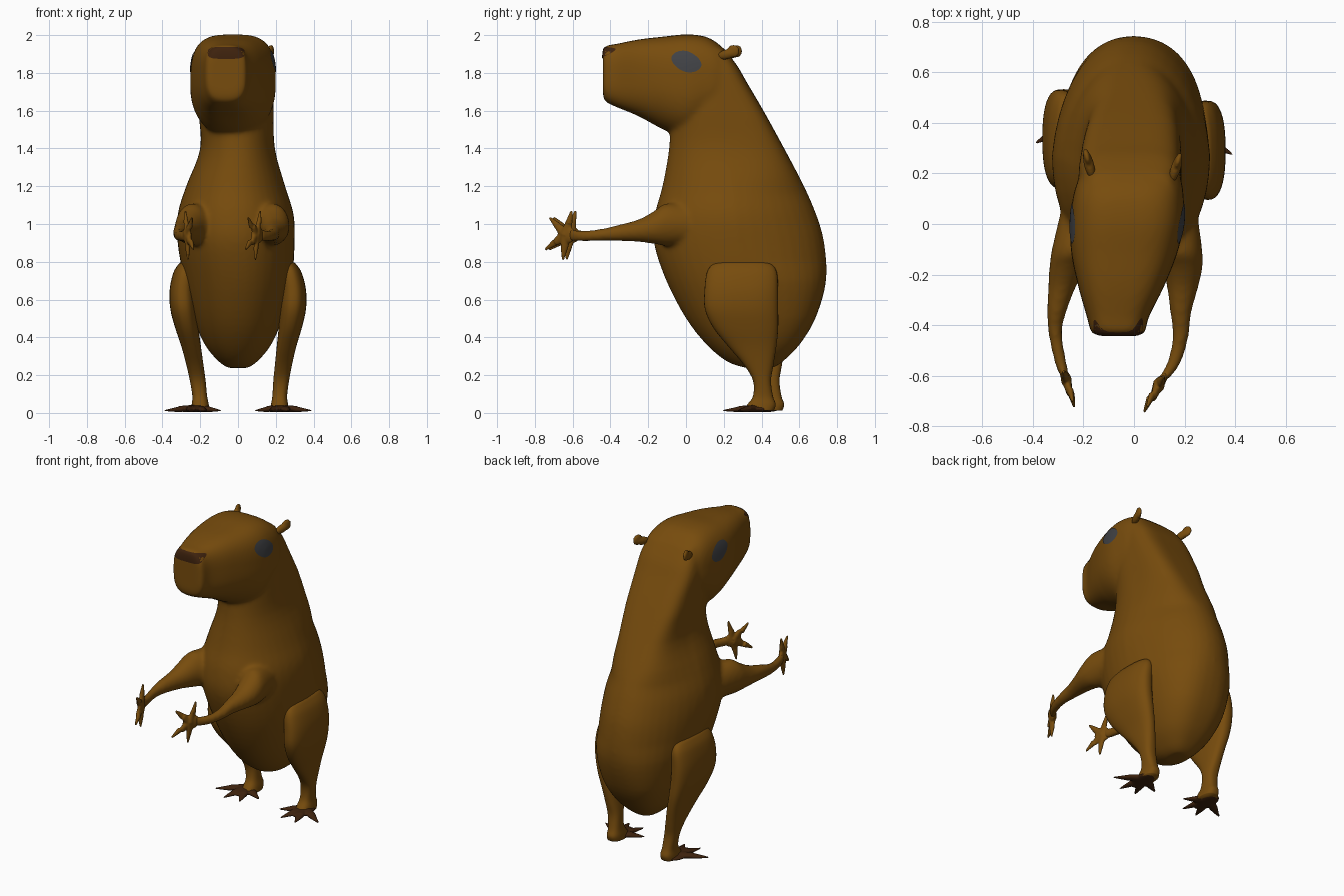
import bpy, bmesh, math
from mathutils import Vector, Matrix
from mathutils.bvhtree import BVHTree

if "Cube" in bpy.data.objects:
    bpy.data.objects.remove(bpy.data.objects["Cube"])


def material(name, rgb):
    m = bpy.data.materials.new(name)
    m.diffuse_color = (*rgb, 1)
    m.use_nodes = True
    m.node_tree.nodes["Principled BSDF"].inputs["Base Color"].default_value = m.diffuse_color
    return m


FUR = material("brown fur", (0.185, 0.072, 0.004))
DARK = material("dark brown skin", (0.048, 0.016, 0.004))
EYE = material("eye grey", (0.052, 0.054, 0.06))


def finish(bm, name, mat, fuse=0, soften=0):
    """Make the object; with fuse set, merge its overlapping pieces into one smooth skin."""
    bmesh.ops.recalc_face_normals(bm, faces=bm.faces)
    me = bpy.data.meshes.new(name)
    bm.to_mesh(me)
    bm.free()
    ob = bpy.data.objects.new(name, me)
    bpy.context.collection.objects.link(ob)
    me.materials.append(mat)
    if fuse:
        bpy.context.view_layer.objects.active = ob
        rm = ob.modifiers.new("fuse", 'REMESH')
        rm.mode, rm.voxel_size = 'VOXEL', fuse
        sm = ob.modifiers.new("soften", 'SMOOTH')
        sm.factor, sm.iterations = 0.5, soften
        for mod in ("fuse", "soften"):
            bpy.ops.object.modifier_apply(modifier=mod)
    for p in ob.data.polygons:
        p.use_smooth = True
    return ob


def ramp(v, a, b):
    return max(0, min(1, (v - a) / (b - a)))


def spline(rows, steps):
    out = []
    for i in range(len(rows) - 1):
        p = [rows[max(0, min(len(rows) - 1, i + k))] for k in (-1, 0, 1, 2)]
        for s in range(steps):
            t = s / steps
            out.append([0.5 * (2 * b + (c - a) * t + (2 * a - 5 * b + 4 * c - d) * t * t
                               + (3 * b - a - 3 * c + d) * t ** 3) for a, b, c, d in zip(*p)])
    return out + [list(rows[-1])]


def loft(bm, rows, axis, power=lambda p: (2, 2), narrow=lambda p: 0, n=40, steps=4):
    """rows: position on axis, x range, then y range (axis z) or z range (axis y).
    power: squareness of the low and high half; narrow: pinch of the high half."""
    rings = []
    for pos, x0, x1, v0, v1 in spline(rows, steps):
        ring = []
        for k in range(n):
            a = 2 * math.pi * k / n
            e = 2 / power(pos)[math.sin(a) > 0]
            c, s = [math.copysign(abs(f) ** e, f) for f in (math.cos(a), math.sin(a))]
            c *= 1 - narrow(pos) * max(0, s)
            x, v = (x0 + x1) / 2 + c * (x1 - x0) / 2, (v0 + v1) / 2 + s * (v1 - v0) / 2
            ring.append(bm.verts.new((x, v, pos) if axis == 'z' else (x, pos, v)))
        rings.append(ring)
    for r, q in zip(rings, rings[1:]):
        for k in range(n):
            bm.faces.new((r[k], r[(k + 1) % n], q[(k + 1) % n], q[k]))
    bm.faces.new(rings[0])
    bm.faces.new(rings[-1])


def blob(bm, centre, radii, rot=Matrix()):
    bmesh.ops.create_uvsphere(bm, u_segments=20, v_segments=12, radius=1,
                              matrix=Matrix.Translation(centre) @ rot @ Matrix.Diagonal((*radii, 1)))


def spike(bm, a, b, r0, r1, squash):
    a, b = Vector(a), Vector(b)
    d = b - a
    rot = d.to_track_quat('Z', 'Y').to_matrix().to_4x4()
    bmesh.ops.create_cone(bm, cap_ends=True, segments=12, radius1=r0, radius2=r1, depth=d.length,
                          matrix=Matrix.Translation((a + b) / 2) @ Matrix.Diagonal((*squash, 1)) @ rot)


# Body: torso, head and arms fused into one smooth skin
bm = bmesh.new()
loft(bm, [(0.238, -.05, .05, .32, .46), (0.27, -.10, .10, .22, .51), (0.36, -.175, .175, .11, .60),
          (0.50, -.235, .235, .0, .685), (0.70, -.285, .285, -.105, .742), (0.90, -.32, .30, -.17, .732),
          (1.05, -.32, .295, -.165, .69), (1.20, -.275, .25, -.125, .625), (1.40, -.20, .195, -.09, .52),
          (1.60, -.21, .188, -.08, .41), (1.75, -.22, .185, -.06, .322), (1.84, -.21, .178, -.04, .27),
          (1.93, -.185, .155, .0, .20)], 'z',
     lambda z: (2.1, 2.1 + 2.2 * ramp(z, 1.15, 1.55) + .6 * ramp(z, .8, .5)),
     lambda z: .13 * ramp(z, .7, 1) * ramp(z, 1.45, 1.2))
loft(bm, [(-.44, -.15, .03, 1.69, 1.90), (-.428, -.17, .045, 1.65, 1.941), (-.37, -.186, .058, 1.62, 1.953),
          (-.25, -.22, .118, 1.57, 1.977), (-.12, -.248, .17, 1.50, 1.992), (0, -.253, .198, 1.46, 2.004),
          (.10, -.243, .197, 1.50, 1.993), (.17, -.222, .188, 1.55, 1.955), (.22, -.18, .16, 1.6, 1.90)],
     'y', lambda y: (3 - .8 * ramp(y, -.35, -.15), 3.2))
loft(bm, [(.05, .10, .25, .90, 1.09), (-.1, .095, .27, .885, 1.11), (-.17, .115, .272, .895, 1.068),
          (-.25, .13, .255, .905, 1.025), (-.35, .143, .228, .91, .998), (-.45, .152, .216, .91, .975),
          (-.55, .13, .186, .907, .967), (-.62, .09, .132, .905, .98)], 'y')
loft(bm, [(.05, -.29, -.14, .90, 1.09), (-.1, -.325, -.155, .885, 1.11), (-.17, -.335, -.19, .895, 1.068),
          (-.25, -.34, -.23, .905, 1.025), (-.35, -.345, -.268, .91, .998), (-.43, -.34, -.284, .91, .975),
          (-.53, -.32, -.27, .907, .967), (-.60, -.296, -.256, .905, .98)], 'y')
body = finish(bm, "body", FUR, 0.012, 12)
skin = BVHTree.FromPolygons([v.co.copy() for v in body.data.vertices],
                            [tuple(p.vertices) for p in body.data.polygons])


# Thin coloured plates laid on the skin by projection
def plate(name, mat, start, ray, u, v, power, tilt=0.0, rings=8, n=32):
    bm = bmesh.new()
    ray, u, v = Vector(ray), Vector(u), Vector(v)
    grid = []
    for i in range(rings + 1):
        ring = []
        for k in range(n):
            a, r = 2 * math.pi * k / n, max(i / rings, 0.01)
            c, s = [r * math.copysign(abs(f) ** (2 / power), f) for f in (math.cos(a), math.sin(a))]
            p = Vector(start) + u * c + v * (s + tilt * c)
            hit = skin.ray_cast(p, ray)
            if hit[0] is None:
                hit = skin.find_nearest(p + ray * 0.6)
            ring.append(bm.verts.new(hit[0] - ray * 0.004))
        grid.append(ring)
    for r, q in zip(grid, grid[1:]):
        for k in range(n):
            bm.faces.new((r[k], r[(k + 1) % n], q[(k + 1) % n], q[k]))
    bm.faces.new(grid[0])
    ob = finish(bm, name, mat)
    if sum((p.normal.dot(ray) for p in ob.data.polygons)) > 0:
        ob.data.flip_normals()


for side, s in (("right", 1), ("left", -1)):
    plate(side + "_eye", EYE, (s, 0.002, 1.86), (-s, 0, 0), (0, .08, 0), (0, 0, .056), 1.8, -0.3)
plate("nose", DARK, (-.0625, -1, 1.906), (0, 1, 0), (.098, 0, 0), (0, 0, .032), 3.5)

# Ears
for side, x, y, turn in (("right", .165, .22, -.3), ("left", -.178, .235, .25)):
    bm = bmesh.new()
    blob(bm, (x, y, 1.90), (.02, .06, .026), Matrix.Rotation(turn, 4, 'Z') @ Matrix.Rotation(.25, 4, 'X'))
    blob(bm, (x + (.01 if x > 0 else -.008), y + .03, 1.915), (.014, .034, .034), Matrix.Rotation(turn, 4, 'Z'))
    finish(bm, side + "_ear", FUR, 0.006, 3)

# Hands: flat palm with four spread fingers
for side, x0, slope, dy in (("right", .098, .6, 0), ("left", -.268, -.33, .02)):
    bm = bmesh.new()

    def at(y, z):
        return (x0 + (y + .64) * slope, y + dy, z)
    blob(bm, at(-.632, .942), (.018, .056, .046), Matrix.Rotation(-math.atan(slope), 4, 'Z'))
    for y, z in ((-.605, 1.07), (-.722, 1.035), (-.745, .865), (-.652, .81)):
        mid = at(-.635 * .5 + y * .5, .942 * .5 + z * .5)
        spike(bm, at(-.635, .942), mid, .032, .02, (.6, 1, 1))
        spike(bm, mid, at(y, z), .02, .007, (.7, 1, 1))
    finish(bm, side + "_hand", FUR, 0.005, 4)

# Legs and clawed feet
leg = [(.797, .245, .295, .19, .41), (.785, .225, .31, .14, .455), (.74, .215, .338, .11, .482),
       (.65, .222, .36, .098, .487), (.55, .22, .36, .10, .488), (.45, .215, .338, .145, .488),
       (.35, .205, .308, .225, .478), (.25, .195, .285, .31, .462), (.17, .187, .27, .355, .45),
       (.09, .182, .26, .355, .46), (.045, .175, .265, .325, .475), (.012, .172, .27, .30, .465)]
for side, s, dx, dy in (("right", 1, 0, 0), ("left", -1, .018, .045)):
    bm = bmesh.new()
    loft(bm, [(z, *sorted((s * a + dx * (.6 - z) / .5, s * b + dx * (.6 - z) / .5)), c + dy, d + dy)
              for z, a, b, c, d in leg], 'z', lambda z: (2.5, 2.5))
    finish(bm, side + "_leg", FUR)
    bm = bmesh.new()
    blob(bm, (s * .225, .35 + dy, .020), (.06, .10, .017))
    for x, y in ((.09, .30), (.165, .205), (.275, .195), (.39, .275)):
        mid = (s * (.225 + x) / 2, (.37 + y) / 2 + dy, .021)
        spike(bm, (s * .225, .37 + dy, .024), mid, .034, .026, (1, 1, .6))
        spike(bm, mid, (s * x, y + dy, .010), .026, .005, (1, 1, .6))
    finish(bm, side + "_foot", DARK, 0.005, 3)
